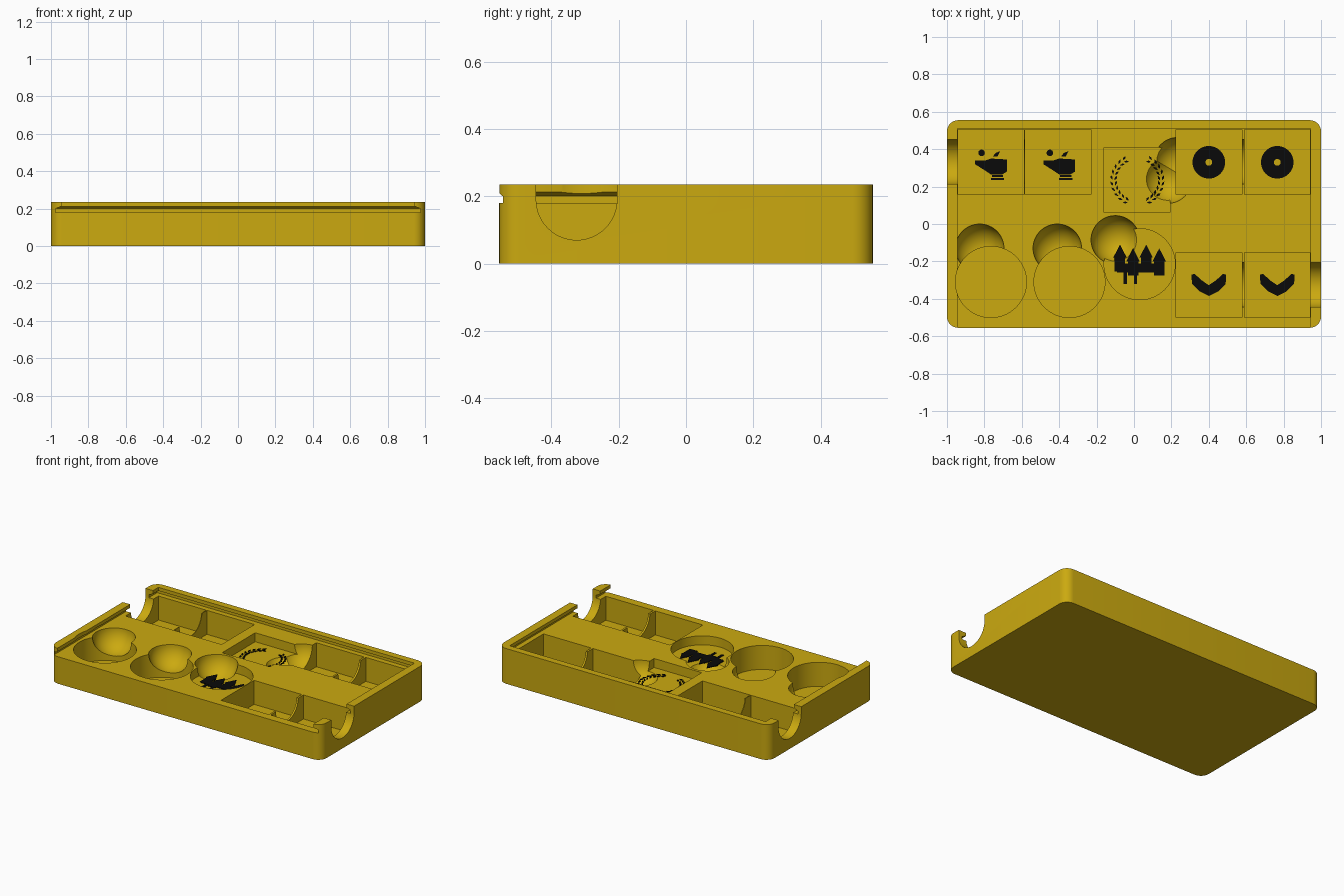
import bpy, bmesh, math
from mathutils import Matrix, Vector

if "Cube" in bpy.data.objects:
    bpy.data.objects.remove(bpy.data.objects["Cube"], do_unlink=True)


def material(name, rgb):
    m = bpy.data.materials.new(name)
    m.use_nodes = True
    m.diffuse_color = (*rgb, 1)
    m.node_tree.nodes["Principled BSDF"].inputs["Base Color"].default_value = (*rgb, 1)
    return m


GOLD = material("gold", (0.6, 0.4, 0.005))
BLACK = material("black", (0.003, 0.003, 0.003))
LEDGE, DEEP, SHALLOW, TOP = 0.18, 0.02, 0.12, 0.235


def make(name, bm, mat=GOLD):
    bmesh.ops.recalc_face_normals(bm, faces=bm.faces)
    me = bpy.data.meshes.new(name)
    bm.to_mesh(me)
    bm.free()
    me.materials.append(mat)
    ob = bpy.data.objects.new(name, me)
    bpy.context.collection.objects.link(ob)
    return ob


def add_box(bm, lo, hi):
    lo, hi = Vector(lo), Vector(hi)
    m = Matrix.Translation((lo + hi) / 2) @ Matrix.Diagonal((*(hi - lo), 1))
    bmesh.ops.create_cube(bm, size=1, matrix=m)


def add_prism(bm, points, z, height):
    face = bm.faces.new([bm.verts.new((x, y, z)) for x, y in points])
    ext = bmesh.ops.extrude_face_region(bm, geom=[face])["geom"]
    bmesh.ops.translate(bm, vec=(0, 0, height),
                        verts=[v for v in ext if isinstance(v, bmesh.types.BMVert)])


def ring(cx, cy, r, n, rot=0):
    return [(cx + r * math.cos(rot + math.tau * i / n),
             cy + r * math.sin(rot + math.tau * i / n)) for i in range(n)]


# Tray block with rounded upright corners
R, HX, HY = 0.06, 1.0, 0.555
outline = []
for k, (sx, sy) in enumerate([(1, 1), (-1, 1), (-1, -1), (1, -1)]):
    for i in range(9):
        a = math.pi / 2 * (k + i / 8)
        outline.append((sx * (HX - R) + R * math.cos(a), sy * (HY - R) + R * math.sin(a)))
bm = bmesh.new()
add_prism(bm, outline, 0, TOP)
tray = make("tray", bm)


def carve(bm):
    cutter = make("cutter", bm)
    cutter.hide_render = True
    mod = tray.modifiers.new("carve", 'BOOLEAN')
    mod.operation, mod.solver, mod.object = 'DIFFERENCE', 'EXACT', cutter
    bpy.context.view_layer.objects.active = tray
    bpy.ops.object.modifier_apply(modifier=mod.name)
    bpy.data.objects.remove(cutter, do_unlink=True)


def carve_box(lo, hi):
    bm = bmesh.new()
    add_box(bm, lo, hi)
    carve(bm)


def carve_round(x, y, r, floor):
    bm = bmesh.new()
    add_prism(bm, ring(x, y, r, 64), floor, 0.3)
    carve(bm)


def carve_ball(x, y, r=0.13):
    bm = bmesh.new()
    bmesh.ops.create_uvsphere(bm, u_segments=48, v_segments=24, radius=r,
                              matrix=Matrix.Translation((x, y, LEDGE + 0.003)))
    carve(bm)


def carve_scoop(x0, x1, y, r=0.12, z=0.19):
    # U-shaped trough along x, open at the top
    bm = bmesh.new()
    profile = [(y - r, 0.4)]
    profile += [(y - r * math.cos(math.pi * i / 32), z - r * math.sin(math.pi * i / 32))
                for i in range(33)]
    profile.append((y + r, 0.4))
    face = bm.faces.new([bm.verts.new((x0, py, pz)) for py, pz in profile])
    ext = bmesh.ops.extrude_face_region(bm, geom=[face])["geom"]
    bmesh.ops.translate(bm, vec=(x1 - x0, 0, 0),
                        verts=[v for v in ext if isinstance(v, bmesh.types.BMVert)])
    carve(bm)


# Sliding lid channel with undercut rails, open at the front
bm = bmesh.new()
loops = []
for hx, back, z in [(0.975, 0.54, LEDGE), (0.975, 0.54, 0.2),
                    (0.945, 0.51, 0.212), (0.945, 0.51, 0.3)]:
    loops.append([bm.verts.new((x, y, z)) for x, y in
                  [(-hx, -0.7), (hx, -0.7), (hx, back), (-hx, back)]])
bm.faces.new(loops[0])
bm.faces.new(loops[-1])
for a, b in zip(loops, loops[1:]):
    for i in range(4):
        j = (i + 1) % 4
        bm.faces.new([a[i], a[j], b[j], b[i]])
carve(bm)

# Square card pockets
for x, y in [(-0.94, 0.157), (-0.583, 0.157), (0.225, 0.157), (0.59, 0.157),
             (0.225, -0.5), (0.59, -0.5)]:
    carve_box((x, y, DEEP), (x + 0.352, y + 0.348, 0.205))
carve_box((-0.16, 0.062, SHALLOW), (0.192, 0.41, 0.205))

# Round token pockets
carve_round(-0.765, -0.31, 0.19, DEEP)
carve_round(-0.345, -0.31, 0.19, DEEP)
carve_round(0.03, -0.215, 0.19, SHALLOW)

# Finger hollows
for x, y in [(-0.825, -0.13), (-0.41, -0.13), (-0.1, -0.085), (0.235, 0.333), (0.18, 0.24)]:
    carve_ball(x, y)
carve_scoop(0.57, 1.1, -0.325)
carve_scoop(-1.1, -0.58, 0.333)
carve_scoop(0.56, 0.61, 0.333)

bpy.ops.object.select_all(action='DESELECT')
tray.select_set(True)
bpy.context.view_layer.objects.active = tray
bpy.ops.object.shade_smooth_by_angle(angle=math.radians(30))


def emblem(name, shapes, x, y, floor):
    bm = bmesh.new()
    for pts in shapes:
        add_prism(bm, [(x + px, y + py) for px, py in pts], floor - 0.001, 0.005)
    return make(name, bm, BLACK)


def rect(x0, y0, x1, y1):
    return [(x0, y0), (x1, y0), (x1, y1), (x0, y1)]


# Oil lamp emblems
lamp = [[(-0.085, 0.01), (-0.03, 0.01), (0.0, 0.02), (0.085, 0.015), (0.085, -0.05),
         (0.06, -0.065), (0.0, -0.065), (-0.03, -0.045), (-0.085, -0.01)],
        rect(0.005, -0.08, 0.065, -0.068), rect(0.0, -0.095, 0.07, -0.083),
        ring(-0.05, 0.05, 0.018, 10),
        [(0.01, 0.03), (0.035, 0.03), (0.05, 0.06), (0.025, 0.05)]]
for i, x in enumerate((-0.765, -0.4)):
    emblem(f"lamp_emblem_{i + 1}", lamp, x, 0.33, DEEP)

# Ring and bird emblems
outer, inner = ring(0, 0, 0.087, 40), ring(0, 0, 0.018, 40)
disc = [[outer[i], outer[i - 1], inner[i - 1], inner[i]] for i in range(40)]
half = [(0.0, -0.002), (0.04, 0.025), (0.075, 0.058), (0.093, 0.055), (0.09, 0.005),
        (0.05, -0.035), (0.0, -0.06)]
bird = [half, [(-x, y) for x, y in half]]
for i, x in enumerate((0.4, 0.766)):
    emblem(f"ring_emblem_{i + 1}", disc, x, 0.33, DEEP)
    emblem(f"bird_emblem_{i + 1}", bird, x, -0.325, DEEP)

# Wreath emblem of mirrored leaves
leaves = []
for side in (-1, 1):
    for i in range(10):
        a = math.radians(-62 + 13.5 * i)
        for off in (-0.011, 0.011):
            cx, cy = (0.127 + off) * math.cos(a), (0.125 + off) * math.sin(a)
            t = a + math.pi / 2 - off * 40
            c, s = math.cos(t), math.sin(t)
            leaves.append([(side * (cx + u * c - v * s), cy + u * s + v * c) for u, v in
                           [(-0.014, 0), (0, -0.006), (0.014, 0), (0, 0.006)]])
emblem("wreath_emblem", leaves, 0.018, 0.235, SHALLOW)

# Town emblem: four towers, a wall and two legs
town = [rect(-0.09, -0.05, 0.15, 0.0), rect(-0.055, -0.11, -0.038, -0.05),
        rect(0.0, -0.11, 0.015, -0.05)]
for i in range(4):
    x, drop = -0.075 + 0.07 * i, -0.02 * (i % 2)
    town.append(rect(x - 0.028, -0.045 + drop, x + 0.028, 0.035 + drop))
    town.append([(x - 0.036, 0.03 + drop), (x + 0.036, 0.03 + drop), (x, 0.1 + drop)])
emblem("town_emblem", town, 0.0, -0.21, SHALLOW)
